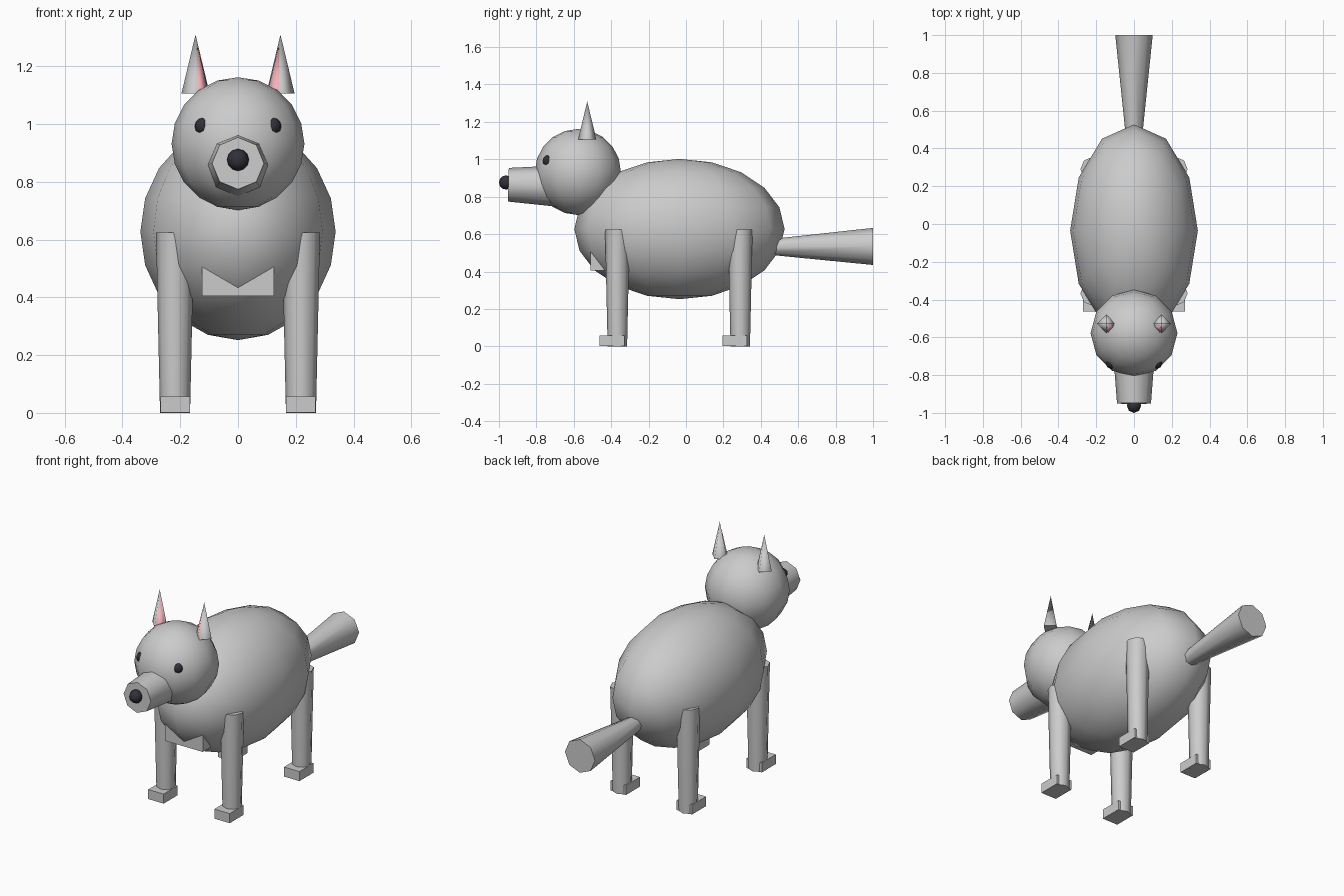
import bpy, bmesh, math
from mathutils import Matrix, Vector

if "Cube" in bpy.data.objects:
    bpy.data.objects.remove(bpy.data.objects["Cube"])


def material(name, color):
    m = bpy.data.materials.new(name)
    m.diffuse_color = color
    m.use_nodes = True
    m.node_tree.nodes["Principled BSDF"].inputs["Base Color"].default_value = m.diffuse_color
    return m


DARK = material("dark", (0.03, 0.03, 0.04, 1))
PINK = material("pink", (0.9, 0.45, 0.5, 1))


def finish(name, bm, mat=None, angle=None):
    mesh = bpy.data.meshes.new(name)
    bm.to_mesh(mesh)
    bm.free()
    ob = bpy.data.objects.new(name, mesh)
    bpy.context.collection.objects.link(ob)
    if mat:
        mesh.materials.append(mat)
    if angle:
        bpy.ops.object.select_all(action='DESELECT')
        ob.select_set(True)
        bpy.context.view_layer.objects.active = ob
        bpy.ops.object.shade_smooth_by_angle(angle=math.radians(angle))
    return ob


def ball(name, center, radii, segs=12, rings=10, mat=None):
    bm = bmesh.new()
    m = Matrix.Translation(center) @ Matrix.Diagonal((*radii, 1))
    bmesh.ops.create_uvsphere(bm, u_segments=segs, v_segments=rings, radius=1, matrix=m)
    finish(name, bm, mat, 80)


def taper(name, a, b, ra, rb, sides=8, mat=None, angle=50):
    a, b = Vector(a), Vector(b)
    d = b - a
    rot = Vector((0, 0, 1)).rotation_difference(d).to_matrix().to_4x4()
    bm = bmesh.new()
    bmesh.ops.create_cone(bm, cap_ends=True, segments=sides, radius1=ra, radius2=rb,
                          depth=d.length, matrix=Matrix.Translation((a + b) / 2) @ rot)
    bmesh.ops.remove_doubles(bm, verts=bm.verts, dist=1e-5)
    finish(name, bm, mat, angle)


def box(name, center, size):
    bm = bmesh.new()
    bmesh.ops.create_cube(bm, size=1, matrix=Matrix.Translation(center) @ Matrix.Diagonal((*size, 1)))
    finish(name, bm)


# Torso, head and chest patch
ball("body", (0, -0.035, 0.627), (0.338, 0.562, 0.375))
ball("head", (0, -0.578, 0.932), (0.23, 0.23, 0.23))
box("chest_patch", (0, -0.455, 0.49), (0.25, 0.11, 0.17))

# Snout, nose and tail
taper("snout", (0, -0.70, 0.857), (0, -0.95, 0.864), 0.109, 0.09)
ball("nose", (0, -0.962, 0.876), (0.038, 0.038, 0.038), 8, 6, DARK)
taper("tail", (0, 0.45, 0.531), (0, 1.0, 0.534), 0.042, 0.099)

for side, s in (("right", 1), ("left", -1)):
    # Eyes, nearly buried in the head
    ball(f"eye_{side}", (s * 0.12, -0.737, 0.992), (0.03, 0.03, 0.03), 8, 6, DARK)
    # Ears with pink inner cones
    taper(f"ear_{side}", (s * 0.147, -0.528, 1.105), (s * 0.147, -0.528, 1.31),
          0.049, 0, 4, None, 92)
    taper(f"inner_ear_{side}", (s * 0.137, -0.54, 1.115), (s * 0.14, -0.535, 1.267),
          0.034, 0, 4, PINK, 92)
    # Legs and feet
    for end, y in (("front", -0.367), ("rear", 0.29)):
        x = s * 0.218
        taper(f"{end}_leg_{side}", (x, y, 0), (x, y, 0.625), 0.052, 0.066)
        box(f"{end}_foot_{side}", (x, y - 0.029, 0.029), (0.102, 0.132, 0.057))
